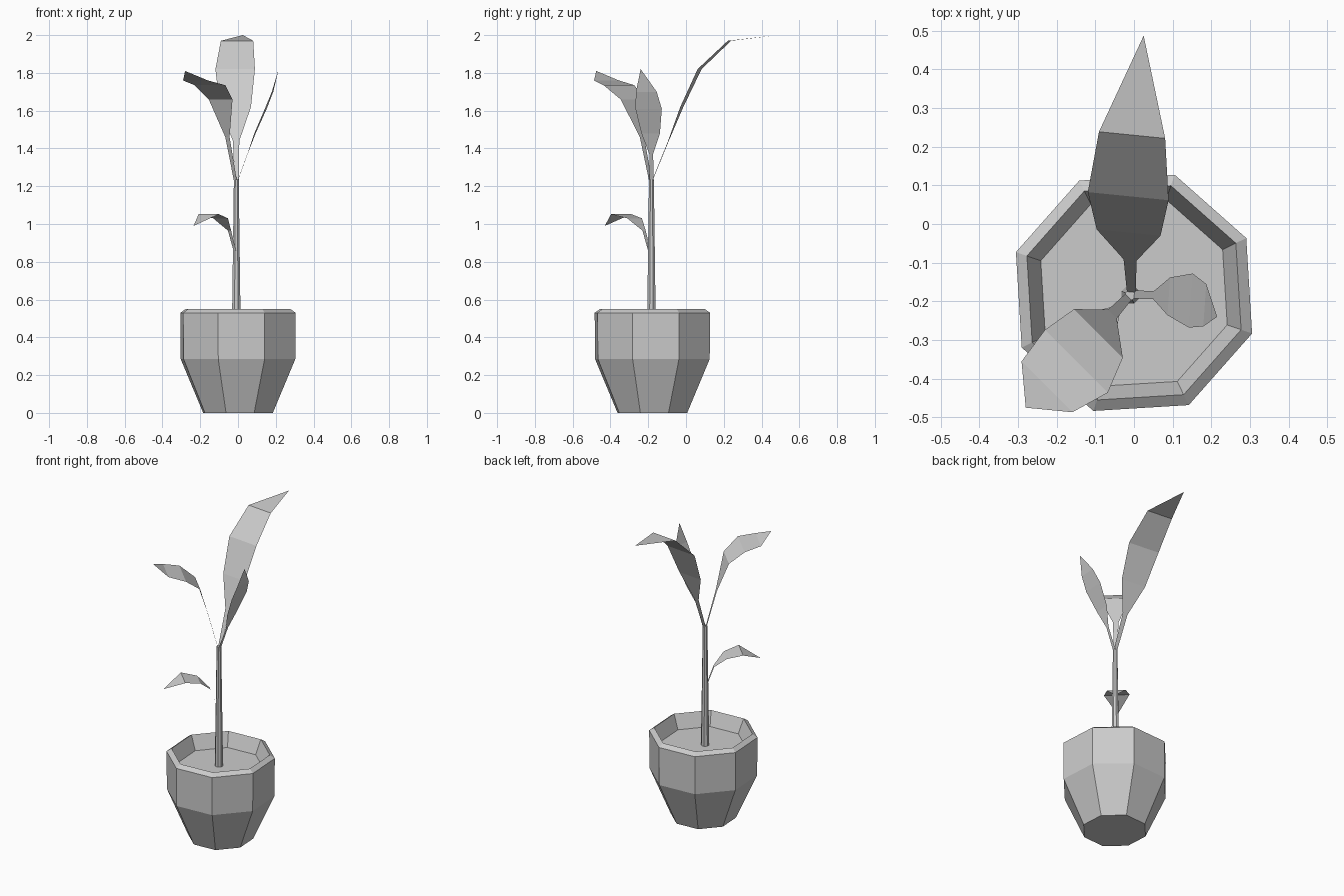
import bpy
import math
from mathutils import Vector

cube = bpy.data.objects.get("Cube")
if cube:
    bpy.data.objects.remove(cube, do_unlink=True)

grey = bpy.data.materials.new("plain_grey")
grey.use_nodes = True
grey.diffuse_color = (0.6, 0.6, 0.6, 1)
grey.node_tree.nodes["Principled BSDF"].inputs["Base Color"].default_value = (0.6, 0.6, 0.6, 1)


def add_mesh(name, verts, faces):
    mesh = bpy.data.meshes.new(name)
    mesh.from_pydata(verts, [], faces)
    mesh.materials.append(grey)
    obj = bpy.data.objects.new(name, mesh)
    bpy.context.collection.objects.link(obj)
    return obj


def lathe(name, profile, centre, sides, turn, cap_start=False, cap_end=False):
    """Flat-sided solid of revolution from (radius, z) pairs."""
    verts, faces = [], []
    for radius, z in profile:
        for i in range(sides):
            a = math.radians(turn) + math.tau * i / sides
            verts.append((centre[0] + radius * math.cos(a),
                          centre[1] + radius * math.sin(a), z))
    for r in range(len(profile) - 1):
        for i in range(sides):
            j = (i + 1) % sides
            faces.append((r * sides + i, r * sides + j,
                          (r + 1) * sides + j, (r + 1) * sides + i))
    if cap_start:
        faces.append(tuple(reversed(range(sides))))
    if cap_end:
        faces.append(tuple(range(len(verts) - sides, len(verts))))
    return add_mesh(name, verts, faces)


def leaf(name, across, rows, tip):
    """Single-sheet leaf: rows of (centre, half width) ending in a point."""
    side = Vector(across).normalized()
    verts, faces = [], []
    for centre, half in rows:
        verts += [Vector(centre) - side * half, Vector(centre) + side * half]
    for i in range(0, len(verts) - 2, 2):
        faces.append((i, i + 1, i + 3, i + 2))
    n = len(verts)
    verts.append(Vector(tip))
    faces.append((n - 2, n - 1, n))
    return add_mesh(name, verts, faces)


# Eight-sided pot with bevelled rim and sloping inner wall, filled with soil
POT = (0, -0.178)
lathe("pot", [(0.195, 0), (0.321, 0.285), (0.323, 0.53), (0.293, 0.55), (0.255, 0.46)],
      POT, 8, 26, cap_start=True)
lathe("soil", [(0.255, 0.46)], POT, 8, 26, cap_end=True)

# Tapered stem
lathe("stem", [(0.025, 0.455), (0.014, 1.235)], (-0.009, -0.183), 8, 22.5, cap_end=True)

# Three upper leaves and one small lower leaf
leaf("back_leaf", (1, -0.1, 0), [
    ((-0.007, -0.18, 1.225), 0.011),
    ((-0.01, -0.093, 1.44), 0.017),
    ((-0.014, -0.022, 1.62), 0.083),
    ((-0.015, 0.072, 1.82), 0.105),
    ((-0.005, 0.23, 1.97), 0.086),
], (0.025, 0.487, 2.0))

leaf("front_right_leaf", (-1, 1, 0), [
    ((-0.013, -0.187, 1.225), 0.011),
    ((-0.056, -0.233, 1.46), 0.016),
    ((-0.092, -0.283, 1.66), 0.089),
    ((-0.149, -0.355, 1.735), 0.115),
    ((-0.225, -0.421, 1.76), 0.093),
], (-0.28, -0.475, 1.81))

leaf("left_leaf", (-0.07, -1, 0), [
    ((-0.003, -0.182, 1.225), 0.011),
    ((0.05, -0.184, 1.37), 0.01),
    ((0.09, -0.187, 1.48), 0.049),
    ((0.147, -0.198, 1.61), 0.07),
    ((0.183, -0.21, 1.70), 0.055),
], (0.215, -0.24, 1.82))

leaf("lower_leaf", (-1, 1, 0), [
    ((-0.015, -0.192, 0.85), 0.009),
    ((-0.045, -0.222, 0.965), 0.012),
    ((-0.092, -0.272, 1.03), 0.055),
    ((-0.155, -0.343, 1.052), 0.076),
], (-0.235, -0.43, 0.99))
